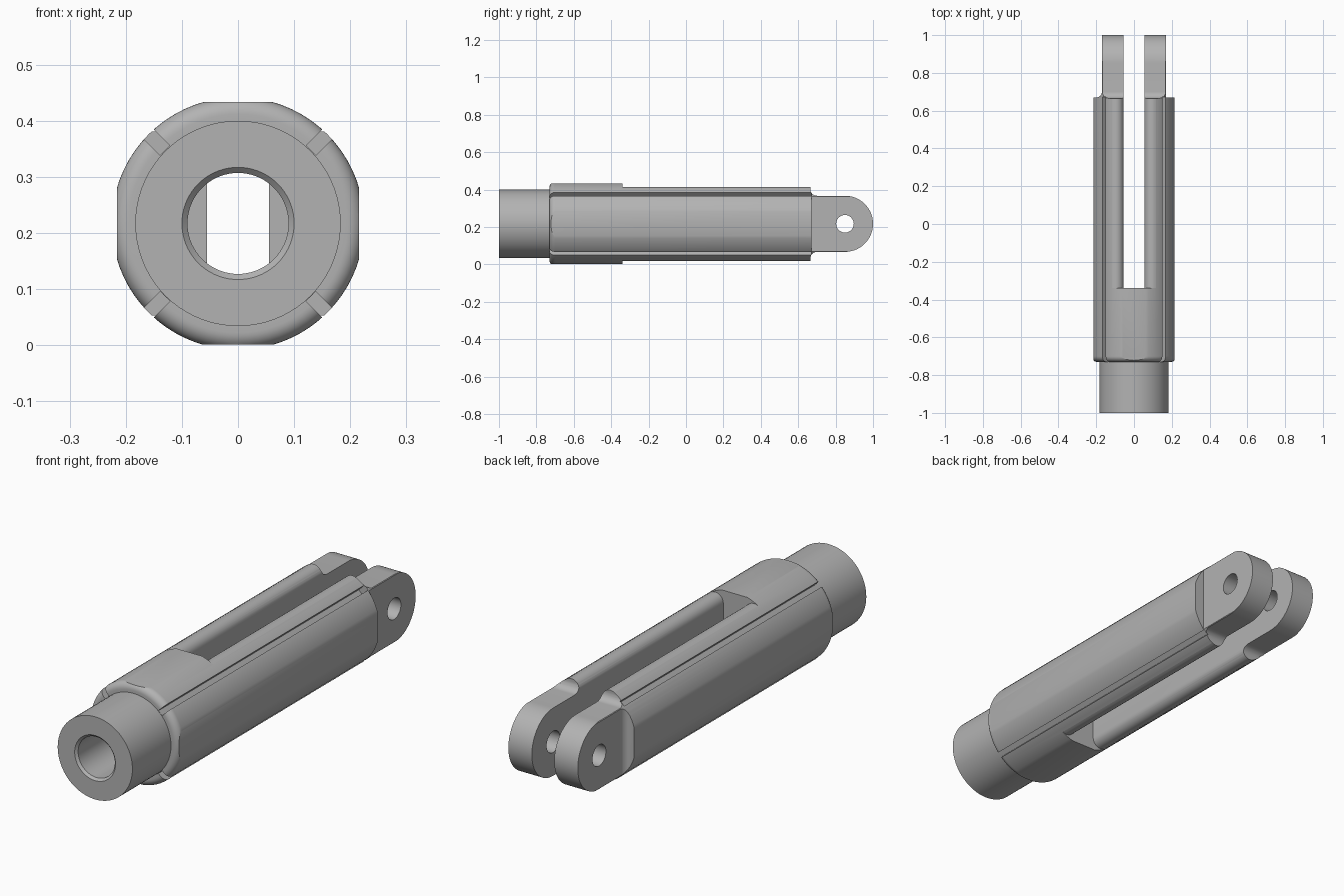
import bpy, bmesh
from math import sin, cos, radians, pi
from mathutils import Matrix, Vector

if "Cube" in bpy.data.objects:
    bpy.data.objects.remove(bpy.data.objects["Cube"])

LIFT = 0.217      # height of the long axis
OUTER = 0.225     # body radius
NECK = 0.183      # neck radius
TONGUE = 0.15     # half height of the fork tongues
SLOT = 0.055      # half width of the fork slot


def arc(cx, cy, r, start, end, steps=8):
    angles = [radians(start + (end - start) * i / steps) for i in range(steps + 1)]
    return [(cx + r * cos(a), cy + r * sin(a)) for a in angles]


def to_object(bm, name):
    bmesh.ops.remove_doubles(bm, verts=bm.verts, dist=1e-5)
    bmesh.ops.recalc_face_normals(bm, faces=bm.faces)
    mesh = bpy.data.meshes.new(name)
    bm.to_mesh(mesh)
    bm.free()
    ob = bpy.data.objects.new(name, mesh)
    bpy.context.collection.objects.link(ob)
    return ob


def prism(name, outline, axis, lo, hi):
    """Extrude a flat outline along one axis."""
    place = {"X": lambda a, b, d: (d, a, b),
             "Y": lambda a, b, d: (a, d, b),
             "Z": lambda a, b, d: (a, b, d)}[axis]
    bm = bmesh.new()
    face = bm.faces.new([bm.verts.new(place(a, b, lo)) for a, b in outline])
    new = bmesh.ops.extrude_face_region(bm, geom=[face])["geom"]
    bmesh.ops.translate(bm, verts=[v for v in new if isinstance(v, bmesh.types.BMVert)],
                        vec=Vector(place(0, 0, hi - lo)))
    return to_object(bm, name)


def lathe(name, profile, steps=72):
    """Revolve (radius, y) points about the long axis."""
    bm = bmesh.new()
    verts = [bm.verts.new((r, y, 0)) for r, y in profile]
    edges = [bm.edges.new(pair) for pair in zip(verts, verts[1:])]
    bmesh.ops.spin(bm, geom=verts + edges, cent=(0, 0, 0), axis=(0, 1, 0),
                   angle=2 * pi, steps=steps, use_merge=True)
    return to_object(bm, name)


def combine(ob, cutter, operation="DIFFERENCE"):
    cutter.hide_render = True
    mod = ob.modifiers.new("shape", "BOOLEAN")
    mod.operation, mod.solver, mod.object = operation, "EXACT", cutter
    bpy.context.view_layer.objects.active = ob
    bpy.ops.object.modifier_apply(modifier=mod.name)
    bpy.data.objects.remove(cutter)


# Turned blank: chamfered bore, neck, rounded shoulder, long body
profile = [(0, -0.3), (0.09, -0.3), (0.09, -0.99), (0.1, -1), (NECK, -1), (NECK, -0.73)]
profile += arc(OUTER - 0.03, -0.70, 0.03, -90, 0)
profile += [(OUTER, 1.1), (0, 1.1)]
fork = lathe("clevis_fork", profile)

# Side silhouette: flats, concave rail ends, round tongue tips
upper = [(-1.1, 0.216), (0.665, 0.216)] + arc(0.70, 0.185, 0.035, 180, 270)
upper += arc(0.85, 0, TONGUE, 90, 0, 20)
lower = [(y, -z) for y, z in reversed(upper[:-1])]
combine(fork, prism("side_shape", upper + lower, "X", -0.4, 0.4), "INTERSECT")

# Plan silhouette: side flats, stepped in at the tongues
flat, thin = 0.2155, 0.17
plan = [(flat, -1.1), (flat, 0.67), (thin, 0.67), (thin, 1.2), (-thin, 1.2)]
plan += arc(-thin - 0.03, 0.70, 0.03, 0, -90)
plan += [(-flat, 0.67), (-flat, -1.1)]
combine(fork, prism("plan_shape", plan, "Z", -0.4, 0.4), "INTERSECT")

# Fork slot with rounded rail edges
quarter = arc(0.095, 0.158, 0.04, 180, 59) + [(0.145, 0.241)]
half = [(x, -z) for x, z in reversed(quarter)] + quarter
outline = half + [(-x, z) for x, z in reversed(half)]
combine(fork, prism("slot_cutter", outline, "Y", -0.34, 1.2))

# Four diagonal grooves along the body
for k in range(4):
    turn = Matrix.Rotation(radians(45 + 90 * k), 2)
    corners = [(NECK + 0.001, -0.0125), (0.3, -0.0125), (0.3, 0.0125), (NECK + 0.001, 0.0125)]
    groove = [tuple(turn @ Vector(c)) for c in corners]
    combine(fork, prism("groove_cutter", groove, "Y", -0.8, 0.672))

# Pin hole through both tongues
hole = arc(0.85, 0, 0.047, 0, 360, 32)[:-1]
combine(fork, prism("pin_hole_cutter", hole, "X", -0.4, 0.4))

# Grey metal
metal = bpy.data.materials.new("grey_metal")
metal.use_nodes = True
colour = (0.45, 0.45, 0.45, 1)
metal.diffuse_color = colour
metal.node_tree.nodes["Principled BSDF"].inputs["Base Color"].default_value = colour
fork.data.materials.clear()
fork.data.materials.append(metal)
fork.data.polygons.foreach_set("material_index", [0] * len(fork.data.polygons))

# Stand on the ground and shade
fork.data.transform(Matrix.Translation((0, 0, LIFT)))
bpy.ops.object.select_all(action="DESELECT")
fork.select_set(True)
bpy.context.view_layer.objects.active = fork
bpy.ops.object.shade_smooth_by_angle(angle=radians(30))
